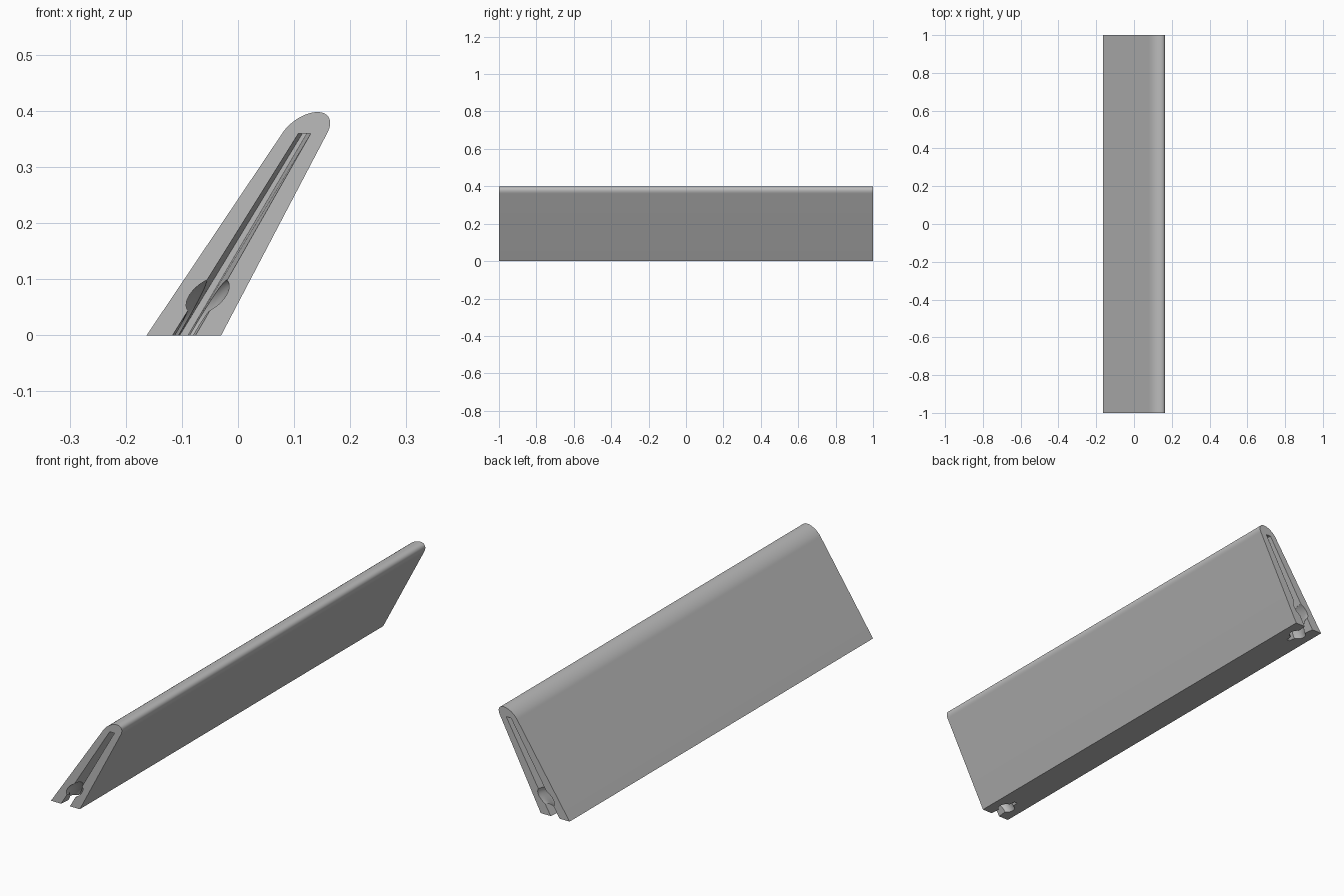
import bpy
import bmesh
from math import sin, cos, radians, pi
from mathutils import Matrix

cube = bpy.data.objects.get("Cube")
if cube:
    bpy.data.objects.remove(cube, do_unlink=True)

CENTRE_X = -0.0965      # middle of the foot
HALF_FOOT = 0.0665
TIP_Z, TIP_R = 0.358, 0.04
LEAN = Matrix.Identity(4)
LEAN[0][2] = 0.598      # the upright section leans towards +x


def bake(obj):
    """Write the object's placement and the lean into its mesh."""
    obj.data.transform(LEAN @ obj.matrix_basis)
    obj.matrix_basis = Matrix.Identity(4)
    return obj


def new_object(name, bm):
    bmesh.ops.recalc_face_normals(bm, faces=bm.faces)
    mesh = bpy.data.meshes.new(name)
    bm.to_mesh(mesh)
    bm.free()
    obj = bpy.data.objects.new(name, mesh)
    bpy.context.collection.objects.link(obj)
    return bake(obj)


def make_body():
    """Tapered section with a round top, extruded along y."""
    section = [(CENTRE_X - HALF_FOOT, 0), (CENTRE_X + HALF_FOOT, 0)]
    start, steps = radians(4), 32
    for i in range(steps + 1):
        a = start + (pi - 2 * start) * i / steps
        section.append((CENTRE_X + TIP_R * cos(a), TIP_Z + TIP_R * sin(a)))
    bm = bmesh.new()
    face = bm.faces.new([bm.verts.new((x, -1, z)) for x, z in section])
    ext = bmesh.ops.extrude_face_region(bm, geom=[face])
    verts = [g for g in ext["geom"] if isinstance(g, bmesh.types.BMVert)]
    bmesh.ops.translate(bm, vec=(0, 2, 0), verts=verts)
    return new_object("leaning_bar", bm)


def make_slot(side):
    """Groove in one end, narrowing upwards and inwards."""
    bm = bmesh.new()
    bmesh.ops.create_cube(bm, size=2)
    for v in bm.verts:
        half = 0.011 if v.co.z > 0 else 0.0208
        outer = v.co.y > 0
        v.co.x = CENTRE_X + v.co.x * half * (1.1 if outer else 0.36)
        v.co.y = side * (1.02 if outer else 0.87)
        v.co.z = 0.36 if v.co.z > 0 else -0.02
    return new_object("slot_cutter", bm)


def make_elbow(side):
    """Curved bore joining the end face to the underside."""
    bpy.ops.mesh.primitive_torus_add(
        major_radius=0.071, minor_radius=0.033,
        major_segments=64, minor_segments=32,
        location=(CENTRE_X, side, 0), rotation=(0, pi / 2, 0))
    obj = bpy.context.object
    obj.name = "elbow_cutter"
    return bake(obj)


def cut(body, cutter):
    mod = body.modifiers.new("cut", "BOOLEAN")
    mod.operation = "DIFFERENCE"
    mod.solver = "EXACT"
    mod.object = cutter
    cutter.hide_render = True
    bpy.ops.object.select_all(action="DESELECT")
    bpy.context.view_layer.objects.active = body
    body.select_set(True)
    bpy.ops.object.modifier_apply(modifier=mod.name)
    bpy.data.objects.remove(cutter, do_unlink=True)


# Bar with a slot and a curved bore at each end
bar = make_body()
for end in (-1, 1):
    cut(bar, make_slot(end))
    cut(bar, make_elbow(end))

# Plain grey
grey = bpy.data.materials.new("plain_grey")
grey.use_nodes = True
colour = (0.5, 0.5, 0.5, 1)
grey.diffuse_color = colour
grey.node_tree.nodes["Principled BSDF"].inputs["Base Color"].default_value = colour
bar.data.materials.clear()
bar.data.materials.append(grey)

bpy.ops.object.shade_smooth_by_angle(angle=radians(30))
